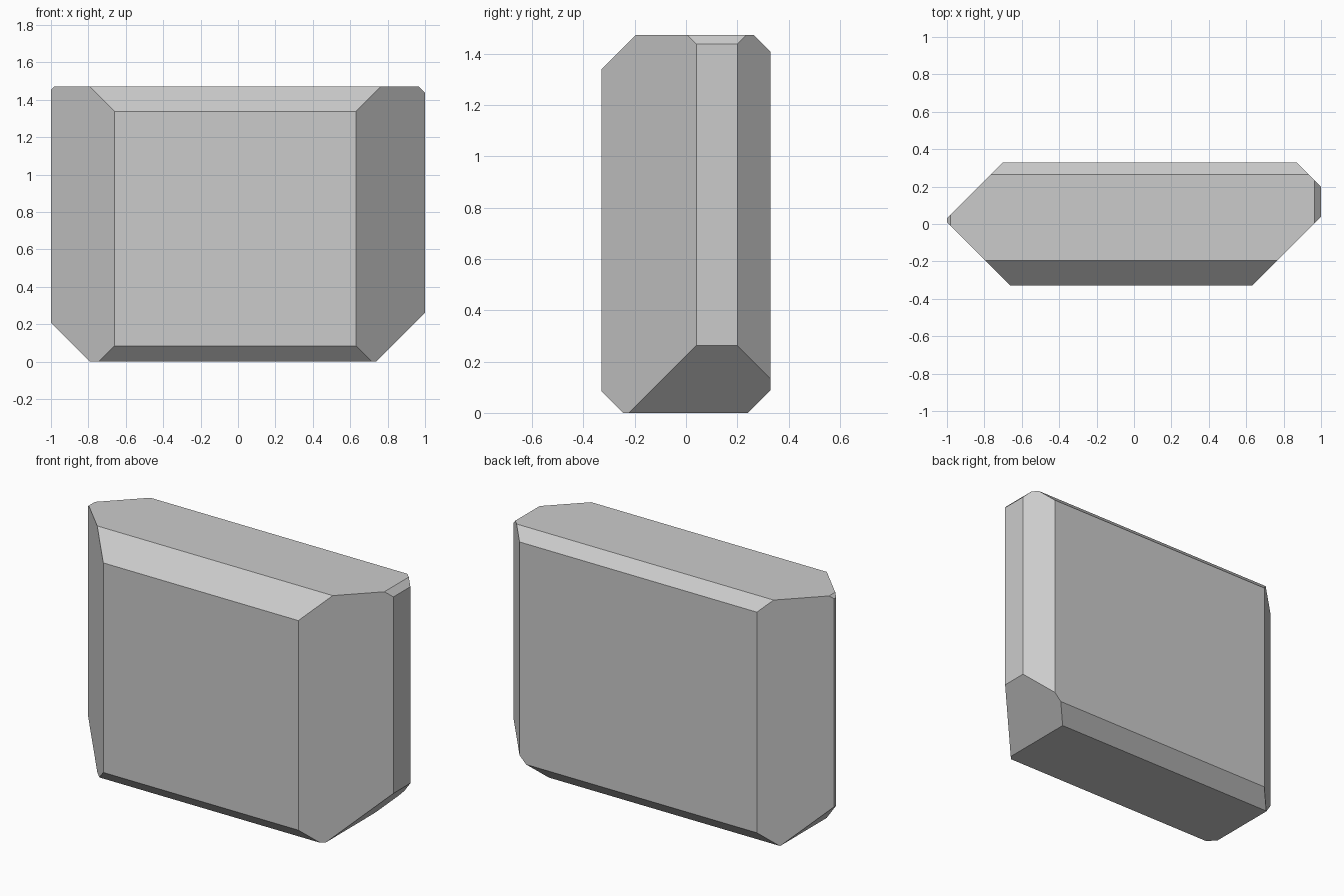
import bpy, bmesh
from mathutils import Vector, Matrix

if "Cube" in bpy.data.objects:
    bpy.data.objects.remove(bpy.data.objects["Cube"])

HALF_X, HALF_Y, HEIGHT = 1.0, 0.33, 1.472


def cut(bm, normal, limit):
    """Slice away everything where normal . point > limit and cap the hole."""
    n = Vector(normal)
    res = bmesh.ops.bisect_plane(
        bm, geom=bm.verts[:] + bm.edges[:] + bm.faces[:], dist=1e-5,
        plane_co=n * (limit / n.length_squared), plane_no=n, clear_outer=True)
    edges = [e for e in res["geom_cut"] if isinstance(e, bmesh.types.BMEdge)]
    bmesh.ops.holes_fill(bm, edges=edges, sides=0)


# Plain block standing on the ground
bm = bmesh.new()
size = Matrix.Diagonal((2 * HALF_X, 2 * HALF_Y, HEIGHT, 1))
bmesh.ops.create_cube(bm, size=1, matrix=Matrix.Translation((0, 0, HEIGHT / 2)) @ size)

# 45 degree bevels, each with its own depth: (direction, plane limit)
bevels = [
    # upright corners
    ((-1, -1, 0), 0.99), ((1, -1, 0), 0.96), ((-1, 1, 0), 1.03), ((1, 1, 0), 1.20),
    # front and back edges, top then bottom
    ((0, -1, 1), 1.668), ((0, 1, 1), 1.737), ((0, -1, -1), 0.245), ((0, 1, -1), 0.242),
    # left and right edges, top then bottom
    ((-1, 0, 1), 2.453), ((1, 0, 1), 2.437), ((-1, 0, -1), 0.792), ((1, 0, -1), 0.738),
]
for direction, limit in bevels:
    cut(bm, direction, limit)

bmesh.ops.recalc_face_normals(bm, faces=bm.faces[:])
mesh = bpy.data.meshes.new("bevelled_block")
bm.to_mesh(mesh)
bm.free()
block = bpy.data.objects.new("bevelled_block", mesh)
bpy.context.collection.objects.link(block)
